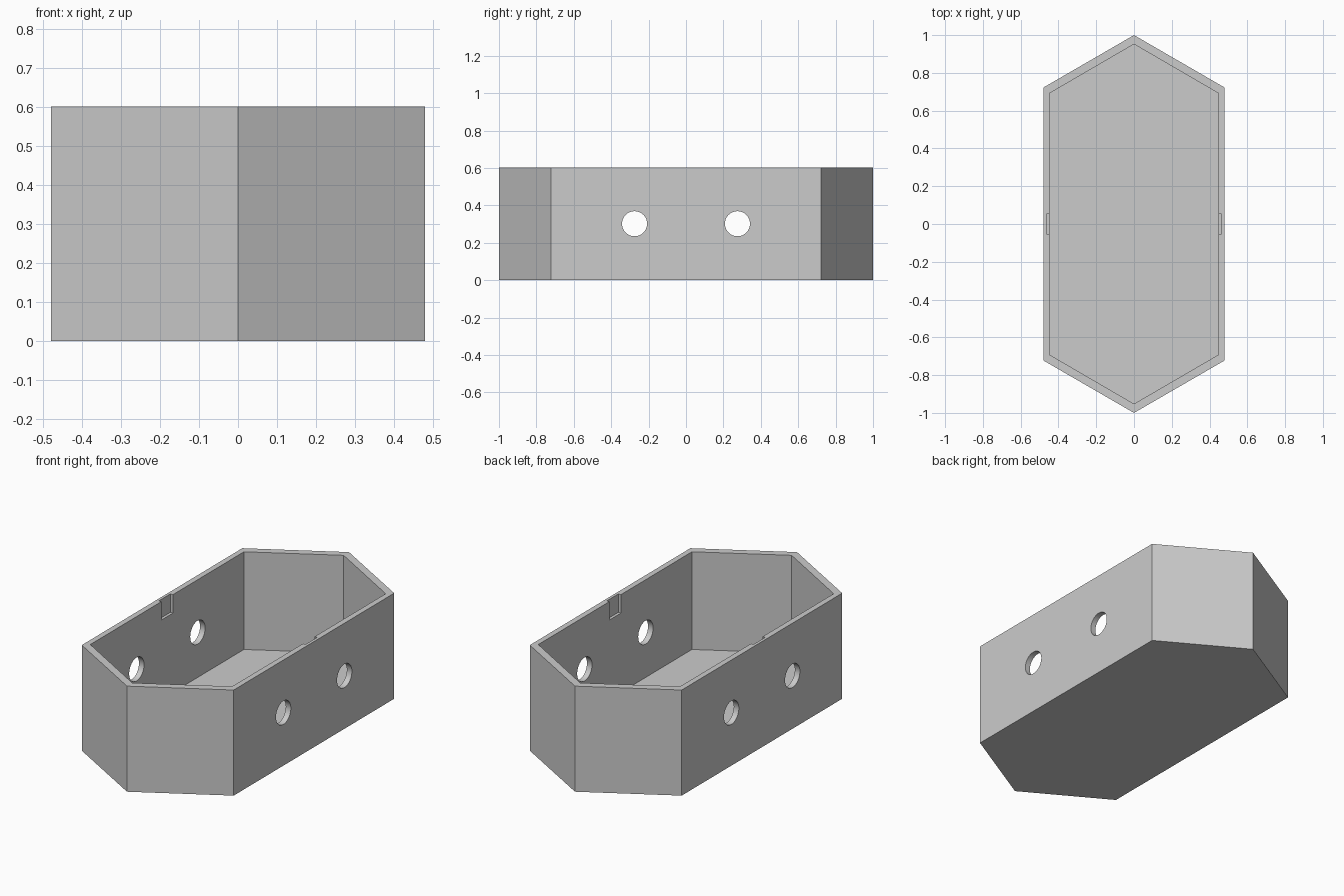
import bpy
import bmesh
from math import radians

default = bpy.data.objects.get("Cube")
if default:
    bpy.data.objects.remove(default, do_unlink=True)

HEIGHT = 0.602
FLOOR = 0.045

grey = bpy.data.materials.new("light_grey")
grey.use_nodes = True
colour = (0.6, 0.6, 0.6, 1)
grey.diffuse_color = colour
grey.node_tree.nodes["Principled BSDF"].inputs["Base Color"].default_value = colour


def hex_prism(name, x, shoulder, tip, z0, z1):
    """Elongated hexagon, pointed at both ends, extruded from z0 to z1."""
    outline = [(0, -tip), (x, -shoulder), (x, shoulder),
               (0, tip), (-x, shoulder), (-x, -shoulder)]
    bm = bmesh.new()
    base = bm.faces.new([bm.verts.new((px, py, z0)) for px, py in outline])
    top = bmesh.ops.extrude_face_region(bm, geom=[base])["geom"]
    bmesh.ops.translate(bm, vec=(0, 0, z1 - z0),
                        verts=[v for v in top if isinstance(v, bmesh.types.BMVert)])
    bmesh.ops.recalc_face_normals(bm, faces=bm.faces)
    mesh = bpy.data.meshes.new(name)
    bm.to_mesh(mesh)
    bm.free()
    obj = bpy.data.objects.new(name, mesh)
    bpy.context.collection.objects.link(obj)
    obj.data.materials.append(grey)
    return obj


def cut(target, cutter):
    """Subtract the cutter from the target, then discard it."""
    bpy.context.view_layer.objects.active = target
    mod = target.modifiers.new("cut", 'BOOLEAN')
    mod.operation = 'DIFFERENCE'
    mod.solver = 'EXACT'
    mod.object = cutter
    bpy.ops.object.modifier_apply(modifier=mod.name)
    bpy.data.objects.remove(cutter, do_unlink=True)


# Open tray with a pointed front and back
tray = hex_prism("hexagonal_tray", 0.479, 0.723, 1.0, 0, HEIGHT)
cut(tray, hex_prism("cavity_cutter", 0.447, 0.692, 0.952, FLOOR, HEIGHT + 0.2))

# Two round holes through both long walls
for y in (-0.275, 0.275):
    bpy.ops.mesh.primitive_cylinder_add(vertices=48, radius=0.067, depth=1.4,
                                        location=(0, y, 0.302),
                                        rotation=(0, radians(90), 0))
    cut(tray, bpy.context.object)

# Shallow latch notches at the rim, inside both long walls
bpy.ops.mesh.primitive_cube_add(size=1, location=(0, 0, HEIGHT))
notch = bpy.context.object
notch.scale = (0.926, 0.104, 0.21)
cut(tray, notch)

# Smooth hole walls, crisp edges elsewhere
bpy.ops.object.select_all(action='DESELECT')
tray.select_set(True)
bpy.context.view_layer.objects.active = tray
bpy.ops.object.shade_smooth_by_angle(angle=radians(20))
